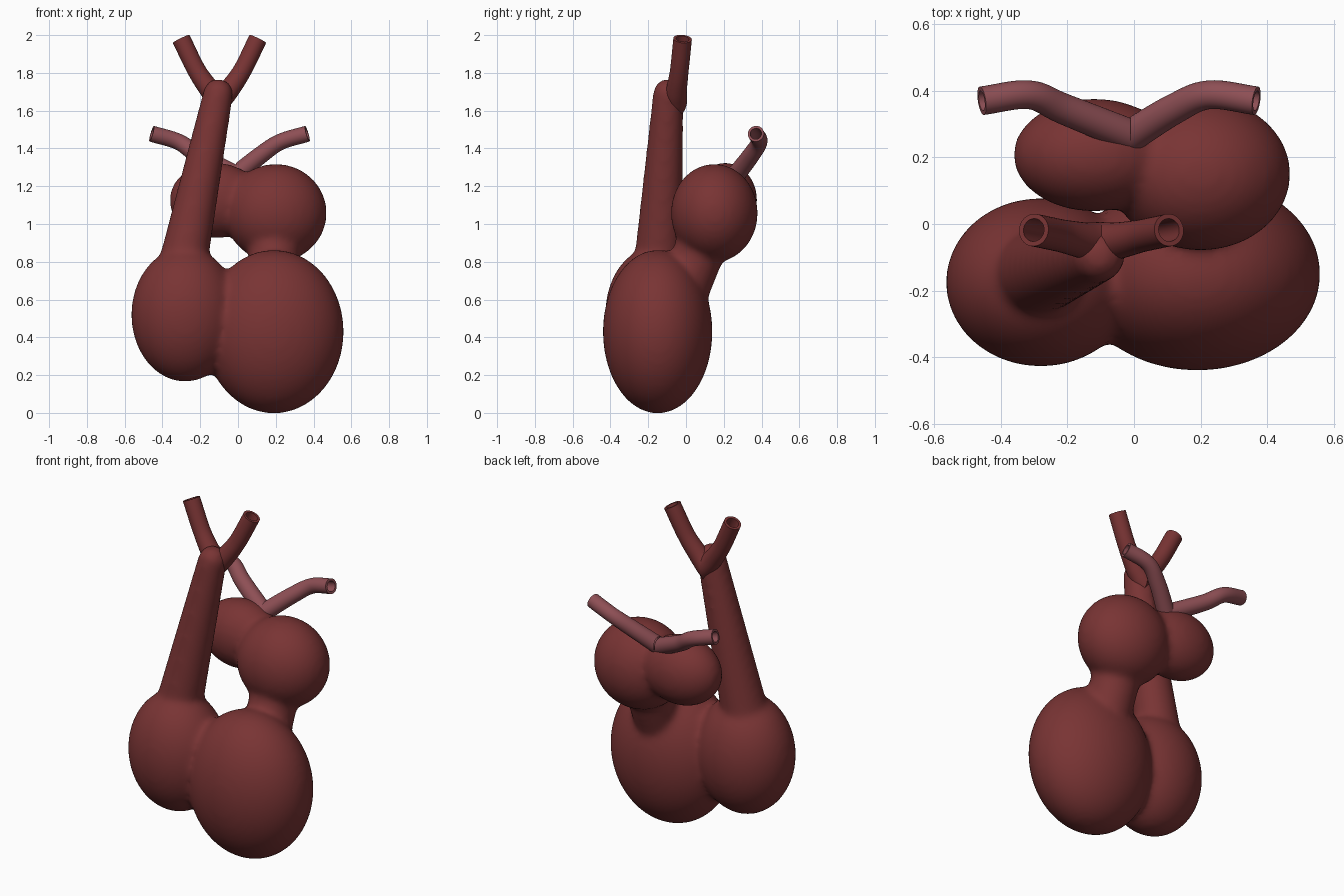
import bpy, bmesh, math
from mathutils import Vector, Matrix

old = bpy.data.objects.get("Cube")
if old:
    bpy.data.objects.remove(old, do_unlink=True)


def material(name, rgb):
    mat = bpy.data.materials.new(name)
    mat.use_nodes = True
    mat.diffuse_color = (*rgb, 1)
    mat.node_tree.nodes["Principled BSDF"].inputs["Base Color"].default_value = (*rgb, 1)
    return mat


def finish(bm, name, mat):
    bmesh.ops.recalc_face_normals(bm, faces=bm.faces[:])
    bm.normal_update()
    for f in bm.faces:
        f.smooth = True
    for e in bm.edges:
        e.smooth = e.calc_face_angle(0) < 0.7
    mesh = bpy.data.meshes.new(name)
    bm.to_mesh(mesh)
    bm.free()
    mesh.materials.append(mat)
    obj = bpy.data.objects.new(name, mesh)
    bpy.context.collection.objects.link(obj)
    return obj


def ellipsoid(bm, center, radii):
    m = Matrix.Translation(center) @ Matrix.Diagonal((*radii, 1))
    bmesh.ops.create_uvsphere(bm, u_segments=64, v_segments=40, radius=1, matrix=m)


def cone(bm, a, b, r1, r2):
    a, b = Vector(a), Vector(b)
    rot = (b - a).to_track_quat('Z', 'Y').to_matrix().to_4x4()
    bmesh.ops.create_cone(bm, cap_ends=True, segments=48, radius1=r1, radius2=r2,
                          depth=(b - a).length, matrix=Matrix.Translation((a + b) / 2) @ rot)


def smooth_path(pts, steps=8):
    """Catmull-Rom curve through the points."""
    p = [2 * pts[0] - pts[1]] + pts + [2 * pts[-1] - pts[-2]]
    out = []
    for a, b, c, d in zip(p, p[1:], p[2:], p[3:]):
        for i in range(steps):
            t = i / steps
            out.append(0.5 * (2 * b + (c - a) * t + (2 * a - 5 * b + 4 * c - d) * t * t
                              + (3 * b - a - 3 * c + d) * t ** 3))
    return out + [pts[-1]]


def vessel(name, pts, r_start, r_end, side, mat, sides=32):
    """Hollow tube, mitred at its first point where it meets its twin."""
    pts = [Vector(p) for p in pts]
    seam = pts[0].copy()
    path = smooth_path(pts)
    path.insert(0, path[0] - (path[1] - path[0]).normalized() * 0.1)
    n = len(path)
    outer, inner = [], []
    tangent = (path[1] - path[0]).normalized()
    u = tangent.orthogonal().normalized()
    bm = bmesh.new()
    for i, p in enumerate(path):
        new = (path[min(i + 1, n - 1)] - path[max(i - 1, 0)]).normalized()
        u = tangent.rotation_difference(new) @ u
        tangent = new
        v = tangent.cross(u)
        r = r_start + (r_end - r_start) * min(1, 1.5 * i / (n - 1))
        for rings, k in ((outer, 1), (inner, 0.7)):
            rings.append([bm.verts.new(p + r * k * (u * math.cos(a) + v * math.sin(a)))
                          for a in (math.tau * j / sides for j in range(sides))])
    rings = outer + inner[::-1]
    for a, b in zip(rings, rings[1:]):
        for j in range(sides):
            k = (j + 1) % sides
            bm.faces.new((a[j], a[k], b[k], b[j]))
    bmesh.ops.bisect_plane(bm, geom=bm.verts[:] + bm.edges[:] + bm.faces[:], plane_co=seam,
                           plane_no=(-side, 0, 0), clear_outer=True)
    return finish(bm, name, mat)


muscle = material("dark red muscle", (0.19, 0.034, 0.034))
vein = material("dusky pink vein", (0.27, 0.078, 0.09))

# Chambers, neck and outflow trunk, fused into one soft body
bm = bmesh.new()
ellipsoid(bm, (0.19, -0.15, 0.43), (0.37, 0.29, 0.433))
ellipsoid(bm, (-0.28, -0.175, 0.52), (0.285, 0.253, 0.355))
ellipsoid(bm, (0.2, 0.15, 1.058), (0.27, 0.23, 0.26))
ellipsoid(bm, (-0.12, 0.207, 1.125), (0.243, 0.17, 0.2))
cone(bm, (0.19, -0.04, 0.58), (0.19, 0.12, 0.98), 0.135, 0.135)
cone(bm, (-0.32, -0.155, 0.65), (-0.105, -0.095, 1.69), 0.137, 0.08)
ellipsoid(bm, (-0.105, -0.095, 1.69), (0.08, 0.08, 0.08))
body = finish(bm, "heart_chambers", muscle)
remesh = body.modifiers.new("fuse", 'REMESH')
remesh.mode = 'VOXEL'
remesh.voxel_size = 0.016
remesh.use_smooth_shade = True
soften = body.modifiers.new("soften", 'SMOOTH')
soften.factor = 0.5
soften.iterations = 16

# Paired arteries on the trunk and paired veins on the upper chambers
for side, label in ((1, "left"), (-1, "right")):
    mid = -0.098
    vessel(label + "_artery", [(mid, -0.055, 1.655), (mid + side * 0.05, -0.05, 1.71),
                               (mid + side * 0.122, -0.035, 1.815),
                               (mid + side * 0.203, -0.018, 1.98)], 0.062, 0.049, side, muscle)
    mid = -0.045
    vessel(label + "_vein", [(-0.01, 0.265, 1.26), (mid + side * 0.165, 0.345, 1.365),
                             (mid + side * 0.27, 0.388, 1.435),
                             (mid + side * 0.412, 0.37, 1.478)], 0.05, 0.043, side, vein)
